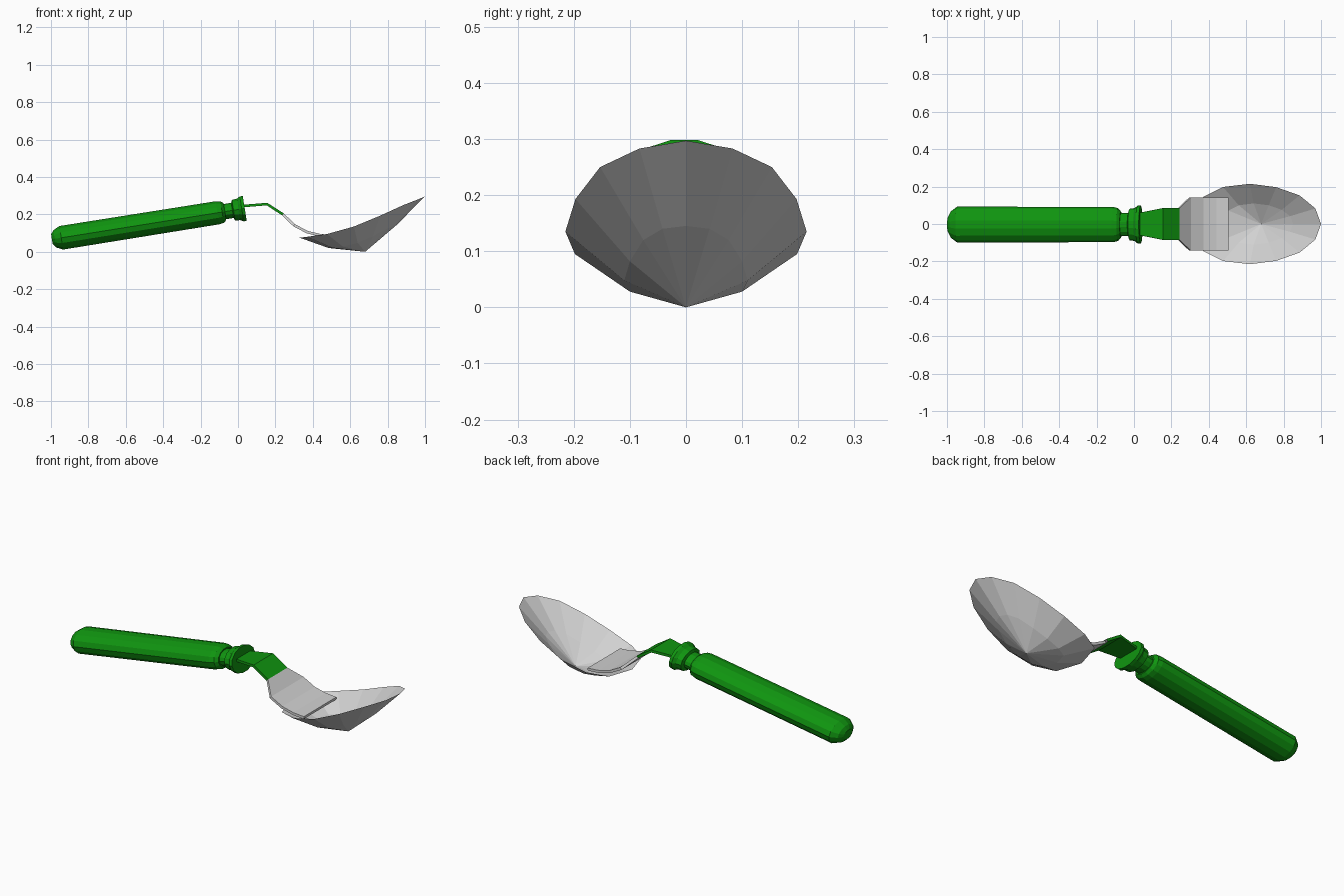
import bpy, math
from mathutils import Vector

if "Cube" in bpy.data.objects:
    bpy.data.objects.remove(bpy.data.objects["Cube"])


def material(name, rgb):
    m = bpy.data.materials.new(name)
    m.diffuse_color = (*rgb, 1)
    m.use_nodes = True
    m.node_tree.nodes["Principled BSDF"].inputs["Base Color"].default_value = m.diffuse_color
    return m


green = material("handle green", (0.005, 0.30, 0.005))
grey = material("spoon grey", (0.64, 0.64, 0.64))


def make(name, verts, faces, mats):
    me = bpy.data.meshes.new(name)
    me.from_pydata(verts, [], faces)
    for m in mats:
        me.materials.append(m)
    me.update()
    ob = bpy.data.objects.new(name, me)
    bpy.context.collection.objects.link(ob)
    return ob


SLOPE = 0.16          # rise of the tilted handle axis
AXIS = Vector((1, 0, SLOPE)).normalized()
UP = Vector((-AXIS.z, 0, AXIS.x))


def lathe(name, profile, sides=14, flat=0.68):
    """Oval turned shape along the tilted handle axis; profile = (x, radius)."""
    verts, faces = [], []
    for x, r in profile:
        c = Vector((x, -0.003, 0.226 + SLOPE * x))
        for i in range(sides):
            a = 2 * math.pi * i / sides
            verts.append(c + Vector((0, r * math.cos(a), 0)) + UP * (r * flat * math.sin(a)))
    for j in range(len(profile) - 1):
        for i in range(sides):
            k = (i + 1) % sides
            faces.append((j * sides + i, j * sides + k, (j + 1) * sides + k, (j + 1) * sides + i))
    faces.append(tuple(reversed(range(sides))))
    faces.append(tuple(range((len(profile) - 1) * sides, len(profile) * sides)))
    return make(name, verts, [tuple(reversed(f)) for f in faces], [green])


# handle grip with rounded end
lathe("handle", [(-0.995, 0.04), (-0.98, 0.07), (-0.945, 0.096), (-0.11, 0.094),
                 (-0.085, 0.088), (-0.07, 0.07)])
# neck and flared collar
lathe("collar", [(-0.085, 0.062), (-0.03, 0.062), (-0.024, 0.084), (0.004, 0.088),
                 (0.02, 0.102), (0.036, 0.102)])

# flat bent shank: (x, z, half width), green near the handle, grey beyond
path = [(0.02, 0.244, 0.058), (0.155, 0.255, 0.085), (0.24, 0.20, 0.085),
        (0.30, 0.142, 0.143), (0.37, 0.105, 0.143), (0.44, 0.088, 0.143), (0.505, 0.083, 0.143)]
verts, faces = [], []
T = 0.007
for i, (x, z, w) in enumerate(path):
    a, b = path[max(i - 1, 0)], path[min(i + 1, len(path) - 1)]
    n = Vector((a[1] - b[1], 0, b[0] - a[0])).normalized() * T
    c = Vector((x, 0, z))
    for s, y in ((1, -w), (1, w), (-1, w), (-1, -w)):
        verts.append(c + n * s + Vector((0, y, 0)))
for j in range(len(path) - 1):
    for i in range(4):
        k = (i + 1) % 4
        faces.append((4 * j + i, 4 * j + 4 + i, 4 * j + 4 + k, 4 * j + k))
faces += [(0, 1, 2, 3), tuple(4 * len(path) - 4 + i for i in (3, 2, 1, 0))]
shank = make("shank", verts, faces, [green, grey])
for p in shank.data.polygons:
    p.material_index = 1 if p.center.x > 0.24 else 0

# bowl: half of the rim and of the middle ring, mirrored across y
rim = [(1.0, 0, 0.297), (0.97, 0.083, 0.283), (0.885, 0.153, 0.25), (0.76, 0.197, 0.193),
       (0.62, 0.215, 0.135), (0.476, 0.198, 0.095), (0.37, 0.145, 0.08), (0.33, 0, 0.075)]
ring = [(0.85, 0, 0.145), (0.835, 0.042, 0.14), (0.79, 0.076, 0.12), (0.72, 0.10, 0.082),
        (0.64, 0.11, 0.048), (0.56, 0.10, 0.028), (0.505, 0.072, 0.021), (0.485, 0, 0.02)]


def mirrored(half):
    return half + [(x, -y, z) for x, y, z in reversed(half[1:-1])]


verts = mirrored(rim) + mirrored(ring) + [(0.68, 0, 0.0)]
faces = []
for i in range(14):
    k = (i + 1) % 14
    faces += [(i, k, 14 + k, 14 + i), (14 + i, 14 + k, 28)]
make("bowl", verts, faces, [grey])
